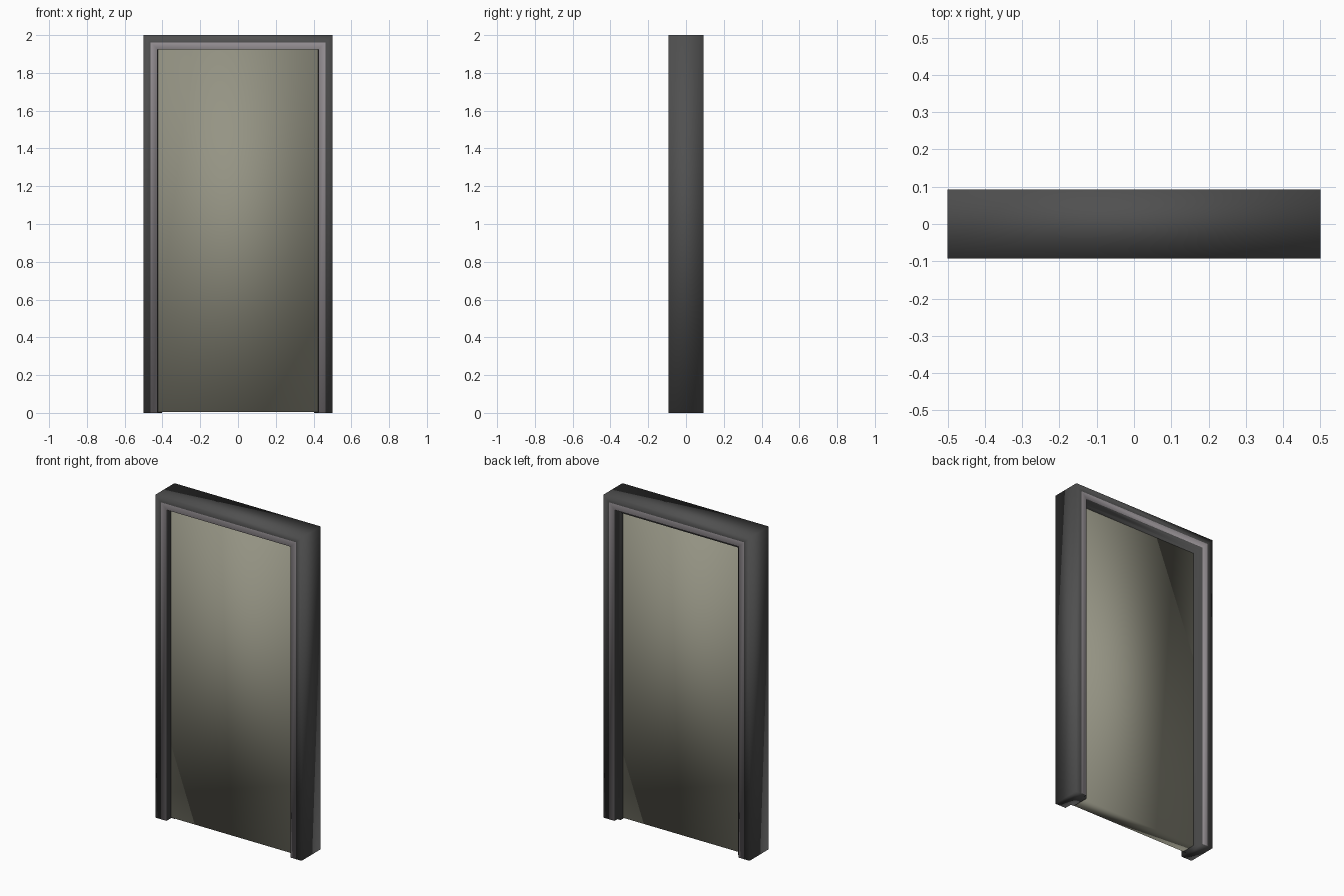
import bpy
import bmesh

WIDTH, HEIGHT, HALF_DEPTH = 1.0, 2.0, 0.0925
TRIM_OUT, TRIM_IN, STOP_IN = 0.038, 0.075, 0.097

cube = bpy.data.objects.get("Cube")
if cube:
    bpy.data.objects.remove(cube, do_unlink=True)


def material(name, r, g, b):
    mat = bpy.data.materials.new(name)
    mat.use_nodes = True
    mat.diffuse_color = (r, g, b, 1)
    shader = mat.node_tree.nodes["Principled BSDF"]
    shader.inputs["Base Color"].default_value = (r, g, b, 1)
    shader.inputs["Roughness"].default_value = 0.7
    return mat


def finish(bm, name, mats):
    bmesh.ops.recalc_face_normals(bm, faces=bm.faces)
    for face in bm.faces:
        face.smooth = True
    mesh = bpy.data.meshes.new(name)
    bm.to_mesh(mesh)
    bm.free()
    for mat in mats:
        mesh.materials.append(mat)
    obj = bpy.data.objects.new(name, mesh)
    bpy.context.collection.objects.link(obj)
    return obj


dark = material("charcoal", 0.08, 0.08, 0.08)
trim = material("pale_mauve_grey", 0.36, 0.33, 0.35)
panel = material("warm_grey", 0.30, 0.295, 0.23)

# Door frame: a rebated section (inset, depth) mitred up, across and down
D = HALF_DEPTH
section = [(0, -D), (TRIM_OUT, -D), (TRIM_IN, -D), (TRIM_IN, -0.045),
           (STOP_IN, -0.045), (STOP_IN, 0.065), (TRIM_IN, 0.065),
           (TRIM_IN, D), (TRIM_OUT, D), (0, D)]
bm = bmesh.new()
rings = []
for side, at_top in ((-1, False), (-1, True), (1, True), (1, False)):
    rings.append([bm.verts.new((side * (WIDTH / 2 - inset), y,
                                HEIGHT - inset if at_top else 0))
                  for inset, y in section])
count = len(section)
for a, b in zip(rings, rings[1:]):
    for i in range(count):
        j = (i + 1) % count
        face = bm.faces.new((a[i], a[j], b[j], b[i]))
        # The inner strip of both outer faces is the pale trim
        if {section[i][0], section[j][0]} == {TRIM_OUT, TRIM_IN}:
            face.material_index = 1
bm.faces.new(rings[0])
bm.faces.new(rings[-1])
finish(bm, "door_frame", [dark, trim])

# Door leaf: a plain slab set back from both sides of the frame
x, bottom, top, front, back = 0.4245, 0.005, 1.9245, -0.05, 0.04
bm = bmesh.new()
bmesh.ops.create_cube(bm, size=1)
bmesh.ops.scale(bm, vec=(2 * x, back - front, top - bottom), verts=bm.verts)
bmesh.ops.translate(bm, vec=(0, (front + back) / 2, (top + bottom) / 2),
                    verts=bm.verts)
finish(bm, "door_leaf", [panel])
